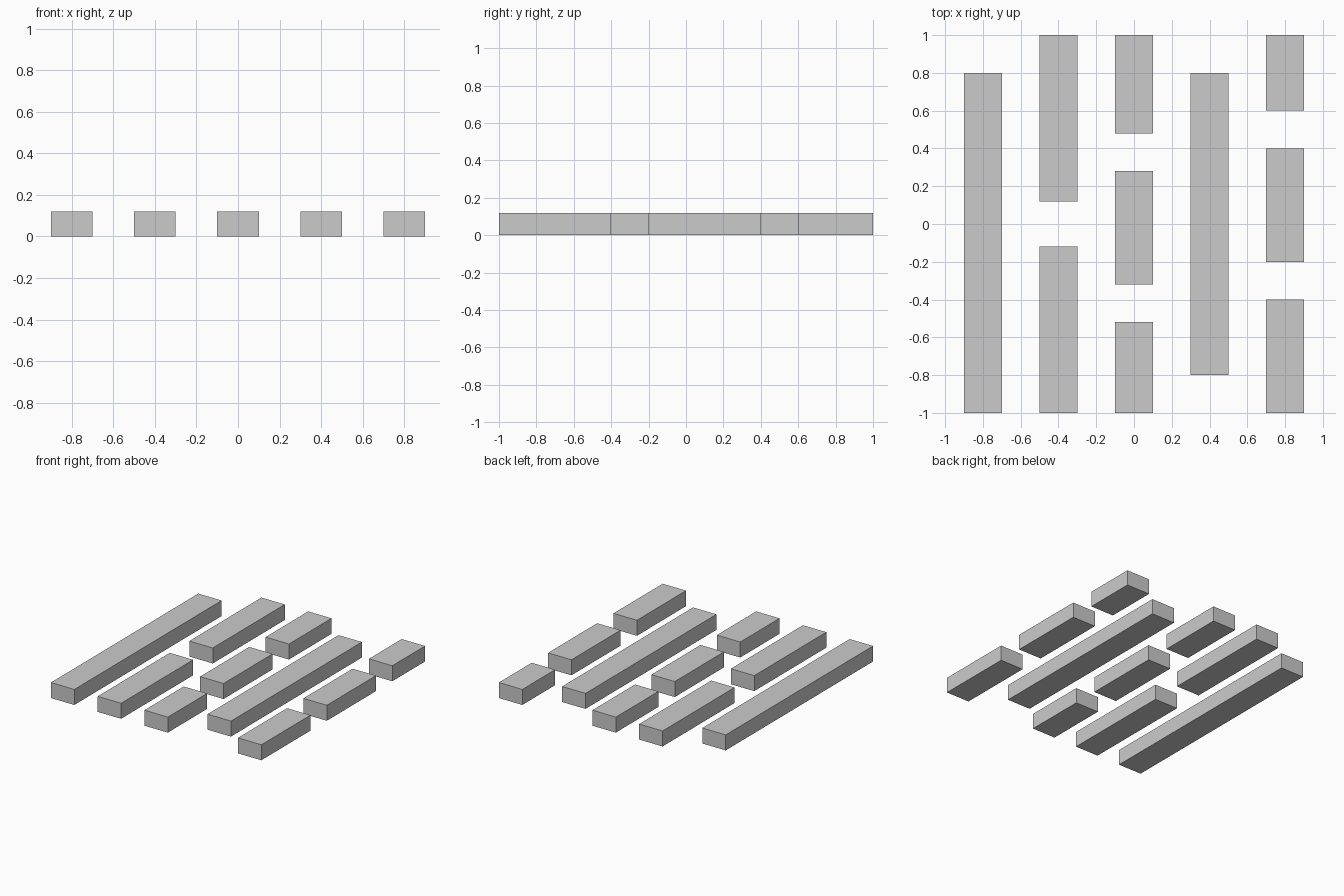
import bpy
import bmesh
from mathutils import Matrix, Vector

if "Cube" in bpy.data.objects:
    bpy.data.objects.remove(bpy.data.objects["Cube"])

WIDTH, HEIGHT = 0.2, 0.12

# Each column: x centre -> (y start, y end) of its bars
COLUMNS = {
    -0.8: [(-1.0, 0.8)],
    -0.4: [(-1.0, -0.12), (0.12, 1.0)],
    0.0: [(-1.0, -0.52), (-0.32, 0.28), (0.48, 1.0)],
    0.4: [(-0.8, 0.8)],
    0.8: [(-1.0, -0.4), (-0.2, 0.4), (0.6, 1.0)],
}


def add_bar(name, x, y0, y1):
    """Rectangular bar resting on the ground, running along y."""
    bm = bmesh.new()
    bmesh.ops.create_cube(bm, size=1.0, matrix=Matrix.Diagonal((WIDTH, y1 - y0, HEIGHT, 1)))
    mesh = bpy.data.meshes.new(name)
    bm.to_mesh(mesh)
    bm.free()
    bar = bpy.data.objects.new(name, mesh)
    bar.location = Vector((x, (y0 + y1) / 2, HEIGHT / 2))
    bpy.context.collection.objects.link(bar)


# Rows of long and short bars, left to right and front to back
for c, (x, spans) in enumerate(COLUMNS.items(), 1):
    for r, (y0, y1) in enumerate(spans, 1):
        add_bar(f"bar_column_{c}_part_{r}", x, y0, y1)
